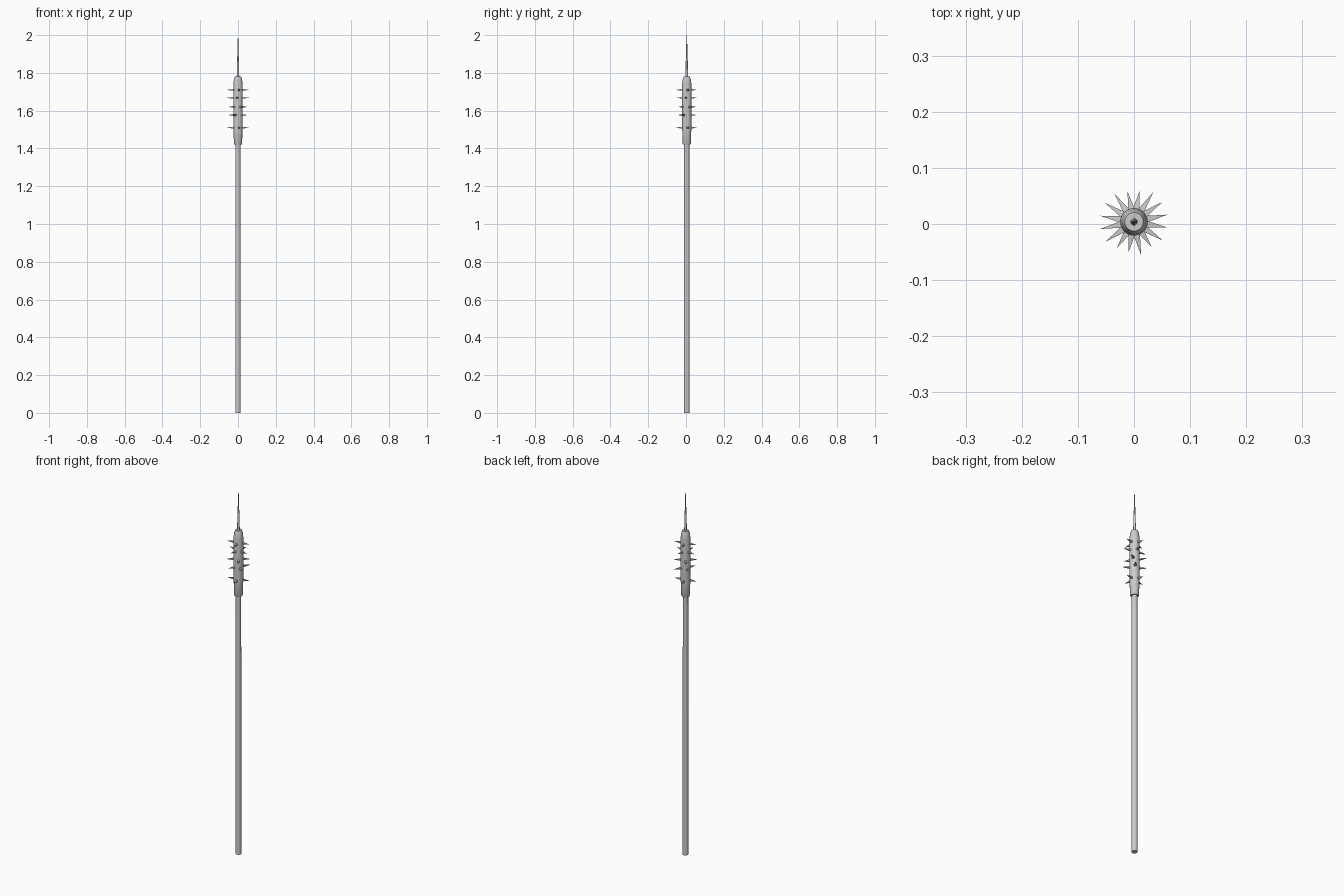
import bpy, bmesh, math
from mathutils import Matrix, Vector

if "Cube" in bpy.data.objects:
    bpy.data.objects.remove(bpy.data.objects["Cube"])

AXIS_Y = 0.004   # pole axis is slightly off centre because spike lengths vary


def finish(name, bm, smooth=True):
    bmesh.ops.recalc_face_normals(bm, faces=bm.faces[:])
    mesh = bpy.data.meshes.new(name)
    bm.to_mesh(mesh)
    bm.free()
    ob = bpy.data.objects.new(name, mesh)
    bpy.context.collection.objects.link(ob)
    ob.location.y = AXIS_Y
    if smooth:
        bpy.ops.object.select_all(action='DESELECT')
        ob.select_set(True)
        bpy.context.view_layer.objects.active = ob
        bpy.ops.object.shade_smooth_by_angle(angle=math.radians(30))
    return ob


def lathe(name, profile, sides):
    """Closed solid of revolution from (radius, z) points."""
    bm = bmesh.new()
    rings = []
    for r, z in profile:
        rings.append([bm.verts.new((r * math.cos(2 * math.pi * i / sides),
                                    r * math.sin(2 * math.pi * i / sides), z))
                      for i in range(sides)])
    for a, b in zip(rings, rings[1:]):
        for i in range(sides):
            j = (i + 1) % sides
            bm.faces.new((a[i], a[j], b[j], b[i]))
    bm.faces.new(rings[0])
    bm.faces.new(rings[-1])
    return finish(name, bm)


# Long round pole
lathe("shaft", [(0.0145, 0), (0.0145, 0.7), (0.0135, 1.43)], 20)

# Thick head with tapered ends
lathe("head", [(0.0195, 1.42), (0.0215, 1.424), (0.0245, 1.51), (0.0248, 1.6),
               (0.0245, 1.74), (0.0215, 1.765), (0.0165, 1.78)], 24)

# Long needle on top
lathe("top_spike", [(0.0068, 1.775), (0.0052, 1.87), (0.0042, 1.875),
                    (0.0028, 1.95), (0.0004, 2.0)], 12)

# Rings of four radial spikes: height, first angle, tip distances
rings = [
    (1.71, 12, (0.061, 0.055, 0.062, 0.061)),
    (1.668, -10, (0.061, 0.055, 0.062, 0.054)),
    (1.62, 35, (0.061, 0.062, 0.062, 0.055)),
    (1.577, 57, (0.063, 0.062, 0.056, 0.061)),
    (1.51, 12, (0.061, 0.055, 0.062, 0.061)),
]
bm = bmesh.new()
for z, start, tips in rings:
    for k, tip in enumerate(tips):
        rot = Matrix.Rotation(math.radians(start + 90 * k), 3, 'Z')
        base = [bm.verts.new(rot @ Vector((0.021, sy * 0.0062, z + sz * 0.0052)))
                for sy, sz in ((-1, -1), (1, -1), (1, 1), (-1, 1))]
        point = bm.verts.new(rot @ Vector((tip, 0, z)))
        bm.faces.new(base)
        for i in range(4):
            bm.faces.new((base[i], base[(i + 1) % 4], point))
finish("side_spikes", bm, smooth=False)
